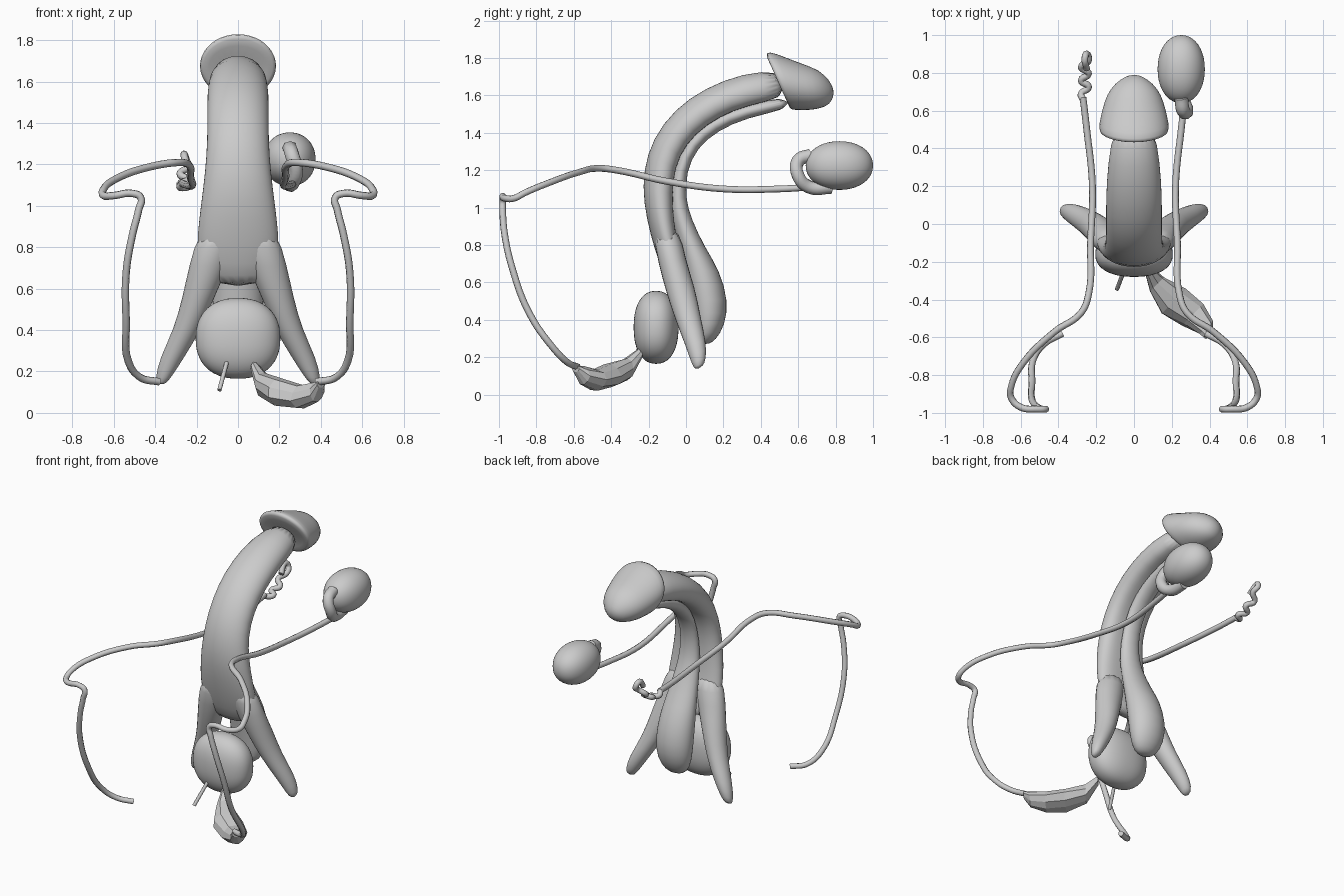
import bpy, bmesh, math, random
from mathutils import Vector

random.seed(4)
cube = bpy.data.objects.get("Cube")
if cube:
    bpy.data.objects.remove(cube, do_unlink=True)

grey = bpy.data.materials.new("plain grey")
grey.use_nodes = True
GREY = (0.6, 0.6, 0.6, 1)
grey.diffuse_color = GREY
grey.node_tree.nodes["Principled BSDF"].inputs["Base Color"].default_value = GREY


def add_mesh(name, bm, smooth=True, subdivide=False):
    """Turn a bmesh into an object with the shared material."""
    bmesh.ops.recalc_face_normals(bm, faces=bm.faces)
    for face in bm.faces:
        face.smooth = smooth
    mesh = bpy.data.meshes.new(name)
    bm.to_mesh(mesh)
    bm.free()
    mesh.materials.append(grey)
    obj = bpy.data.objects.new(name, mesh)
    bpy.context.collection.objects.link(obj)
    if subdivide:
        obj.modifiers.new("Subdivision", 'SUBSURF').levels = 1
        obj.modifiers["Subdivision"].render_levels = 1
    return obj


def skin(bm, loops):
    """Bridge consecutive rings of points and cap both ends."""
    rings = [[bm.verts.new(p) for p in loop] for loop in loops]
    n = len(rings[0])
    for a, b in zip(rings, rings[1:]):
        for i in range(n):
            j = (i + 1) % n
            bm.faces.new((a[i], a[j], b[j], b[i]))
    bm.faces.new(rings[0])
    bm.faces.new(rings[-1])


def loft(name, rings, sides=20, groove=0.0, side=1):
    """Rings: front y, front z, back y, back z, half width, optional x offset."""
    loops = []
    for fy, fz, by, bz, half, *offset in rings:
        x = offset[0] if offset else 0
        front, back = Vector((0, fy, fz)), Vector((0, by, bz))
        mid, reach = (front + back) / 2, (front - back) / 2
        loop = []
        for i in range(sides):
            t = math.tau * i / sides
            c = math.cos(t)
            c *= 1 - groove * max(0, -c) ** 3
            p = mid + reach * c
            p.x = side * (x + half * math.sin(t))
            loop.append(p)
        loops.append(loop)
    bm = bmesh.new()
    skin(bm, loops)
    return add_mesh(name, bm, subdivide=True)


def tube(name, points, radius, side=1):
    """Round cord through the points."""
    curve = bpy.data.curves.new(name, 'CURVE')
    curve.dimensions = '3D'
    curve.bevel_depth = radius
    curve.bevel_resolution = 2
    curve.resolution_u = 6
    curve.use_fill_caps = True
    spline = curve.splines.new('BEZIER')
    spline.bezier_points.add(len(points) - 1)
    for bp, (x, y, z) in zip(spline.bezier_points, points):
        bp.co = (side * x, y, z)
        bp.handle_left_type = bp.handle_right_type = 'AUTO'
    curve.materials.append(grey)
    obj = bpy.data.objects.new(name, curve)
    bpy.context.collection.objects.link(obj)
    return obj


def ovoid(name, centre, radii, square=1.0, taper=0.0):
    """Ellipsoid, optionally squared off or narrowed towards +y."""
    bm = bmesh.new()
    bmesh.ops.create_icosphere(bm, subdivisions=4, radius=1)
    for v in bm.verts:
        p = [math.copysign(abs(c) ** square, c) for c in v.co]
        narrow = 1 - taper * p[1]
        p[0] *= narrow
        p[2] *= narrow
        v.co = [o + r * c for o, r, c in zip(centre, radii, p)]
    return add_mesh(name, bm)


# Curved main shaft with a groove along its underside
loft("cavernous_shaft", [
    (.52, 1.74, .55, 1.56, .11), (.3, 1.72, .33, 1.51, .14),
    (.1, 1.64, .2, 1.46, .15), (-.06, 1.53, .07, 1.37, .15),
    (-.18, 1.37, -.01, 1.26, .15), (-.23, 1.2, -.04, 1.13, .16),
    (-.23, 1.03, -.04, 1, .18), (-.19, .85, -.03, .86, .2),
    (-.15, .72, 0, .75, .2), (-.1, .6, .03, .62, .15)], groove=.35)

# Two tapering roots spreading from the bottom of the shaft
for label, side in (("left", 1), ("right", -1)):
    loft(label + "_crus", [
        (-.19, .9, -.03, .9, .1, .09), (-.15, .7, 0, .72, .1, .14),
        (-.11, .55, .05, .58, .08, .19), (-.06, .4, .08, .42, .07, .24),
        (0, .25, .11, .28, .06, .32), (.03, .16, .11, .19, .04, .36),
        (.05, .13, .09, .15, .02, .37)], sides=12, side=side)

# Slim column in the groove, swelling into the bulb
loft("spongy_column_and_bulb", [
    (.55, 1.6, .57, 1.53, .05), (.3, 1.55, .32, 1.48, .06),
    (.12, 1.48, .17, 1.41, .06), (0, 1.37, .06, 1.32, .06),
    (-.07, 1.21, .0, 1.19, .06), (-.09, 1.05, .0, 1.04, .07),
    (-.08, .95, .03, .94, .08), (-.04, .8, .1, .79, .1),
    (-.01, .66, .18, .67, .12), (.02, .5, .23, .5, .13),
    (.04, .37, .21, .37, .12), (.05, .29, .16, .29, .08),
    (.08, .27, .12, .27, .03)], sides=16)

# Cap with an overhanging rim
loft("glans", [
    (.47, 1.73, .54, 1.6, .11), (.42, 1.82, .55, 1.53, .18),
    (.44, 1.84, .57, 1.52, .19), (.52, 1.81, .61, 1.52, .18),
    (.62, 1.77, .67, 1.52, .16), (.71, 1.74, .72, 1.53, .13),
    (.77, 1.68, .77, 1.55, .07), (.79, 1.63, .79, 1.6, .02)])

# Rounded gland and its small duct
ovoid("prostate", (0, -.16, .36), (.205, .12, .195), square=.88)
tube("small_duct", [(-.05, -.24, .26), (-.09, -.345, .11)], .011)

# Crumpled faceted pouch
loops = []
for x, y, z, wide, tall in [
        (.08, -.25, .22, .03, .03), (.12, -.32, .14, .06, .06),
        (.21, -.41, .1, .09, .07), (.31, -.48, .08, .08, .06),
        (.38, -.55, .1, .05, .05), (.4, -.59, .14, .03, .02)]:
    loop = []
    for i in range(9):
        t = math.tau * i / 9
        k = random.uniform(.85, 1.1)
        across = wide * k * math.cos(t)
        loop.append((x + across * .7, y + across * .7, z + tall * k * math.sin(t)))
    loops.append(loop)
pouch = bmesh.new()
skin(pouch, loops)
add_mesh("seminal_vesicle", pouch, smooth=False)

# Long mirrored cords looping up and back
cord = [
    (.38, -.58, .15), (.47, -.63, .17), (.53, -.71, .25), (.54, -.84, .44),
    (.54, -.93, .68), (.51, -.97, .86), (.48, -.98, .98), (.47, -.98, 1.04),
    (.51, -.98, 1.06), (.6, -.97, 1.05), (.65, -.92, 1.05), (.65, -.86, 1.08),
    (.59, -.74, 1.13), (.42, -.57, 1.19), (.28, -.47, 1.21), (.24, -.37, 1.2),
    (.23, -.1, 1.14), (.22, .2, 1.1), (.25, .5, 1.1), (.27, .67, 1.11)]
for label, side in (("left", 1), ("right", -1)):
    tube(label + "_vas_deferens", cord, .018, side)

# Egg-shaped gland with a folded cap, left side only
ovoid("testis", (.25, .82, 1.225), (.125, .18, .13), square=.95)
tube("left_epididymis", [(.25, .67, 1.28), (.26, .6, 1.25), (.28, .6, 1.17),
                         (.26, .66, 1.11), (.25, .78, 1.11)], .036)

# Exposed coil at the end of the right cord
coil = [(.26 + .02 * (-1) ** i, .69 + .035 * i, 1.09 + .004 * i * i)
        for i in range(6)]
tube("right_epididymis", [(.27, .66, 1.11)] + coil
     + [(.25, .9, 1.22), (.26, .88, 1.25), (.25, .82, 1.2)], .018, -1)
